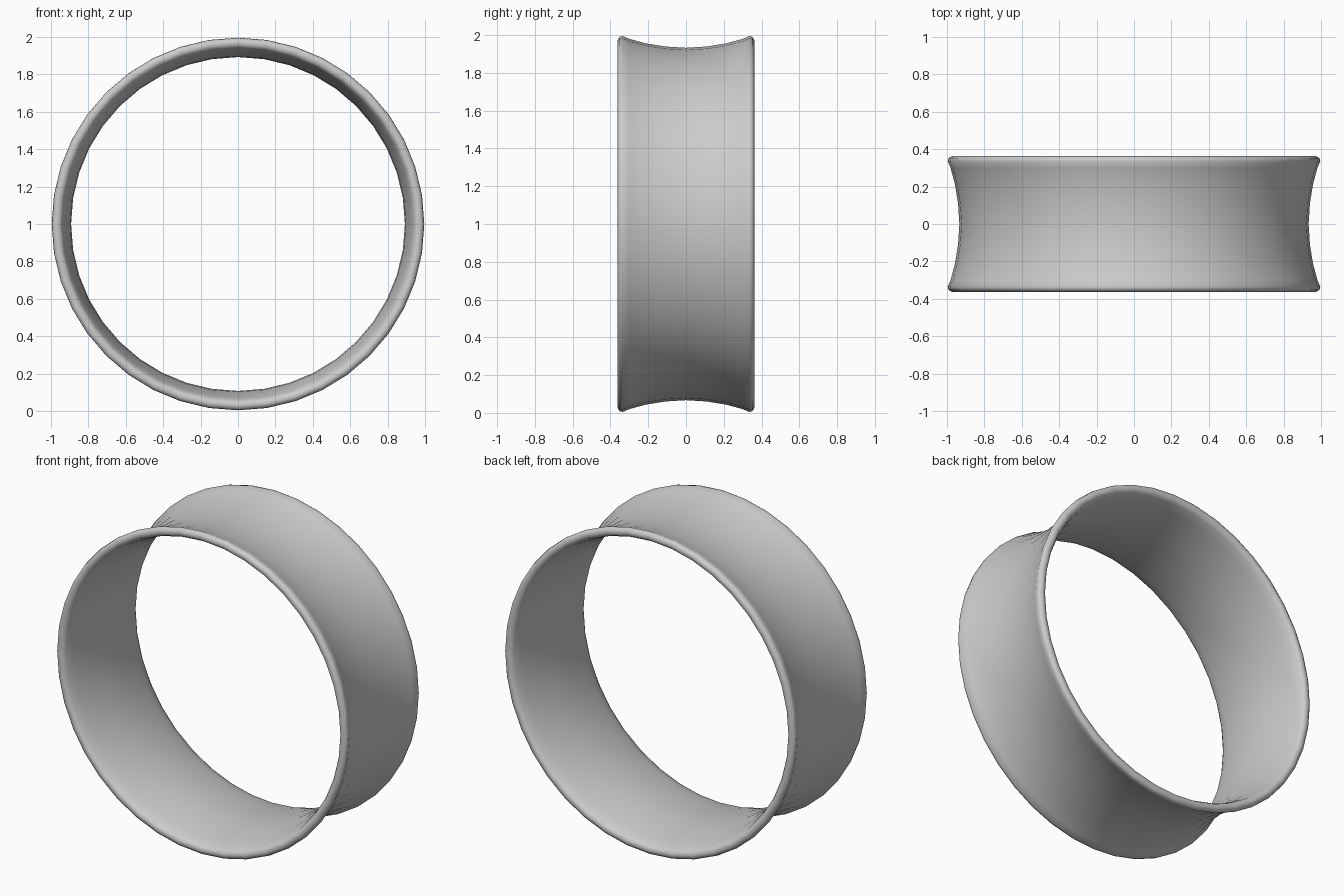
import bpy, bmesh
from math import sin, cos, pi

if "Cube" in bpy.data.objects:
    bpy.data.objects.remove(bpy.data.objects["Cube"])

SEGMENTS = 40
CENTRE_Z = 1.0

# Closed wall cross-section (radius, y): flared outside, rounded lips, waisted inside
half = [(0.929, 0.0), (0.936, 0.11), (0.952, 0.21), (0.976, 0.30),
        (0.991, 0.335), (0.987, 0.352), (0.970, 0.362), (0.948, 0.358),
        (0.936, 0.34), (0.922, 0.29), (0.905, 0.20), (0.893, 0.10), (0.888, 0.0)]
profile = half + [(r, -y) for r, y in reversed(half[1:-1])]

# Revolve the section around the y axis
bm = bmesh.new()
rings = []
for i in range(SEGMENTS):
    a = 2 * pi * i / SEGMENTS
    rings.append([bm.verts.new((r * 1.004 * cos(a), y, CENTRE_Z + r * 1.004 * sin(a)))
                  for r, y in profile])
n = len(profile)
for i in range(SEGMENTS):
    a, b = rings[i], rings[(i + 1) % SEGMENTS]
    for j in range(n):
        k = (j + 1) % n
        bm.faces.new((a[j], a[k], b[k], b[j]))
bmesh.ops.recalc_face_normals(bm, faces=bm.faces)
for f in bm.faces:
    f.smooth = True

mesh = bpy.data.meshes.new("flared_ring")
bm.to_mesh(mesh)
bm.free()
ring = bpy.data.objects.new("flared_ring", mesh)
bpy.context.collection.objects.link(ring)
